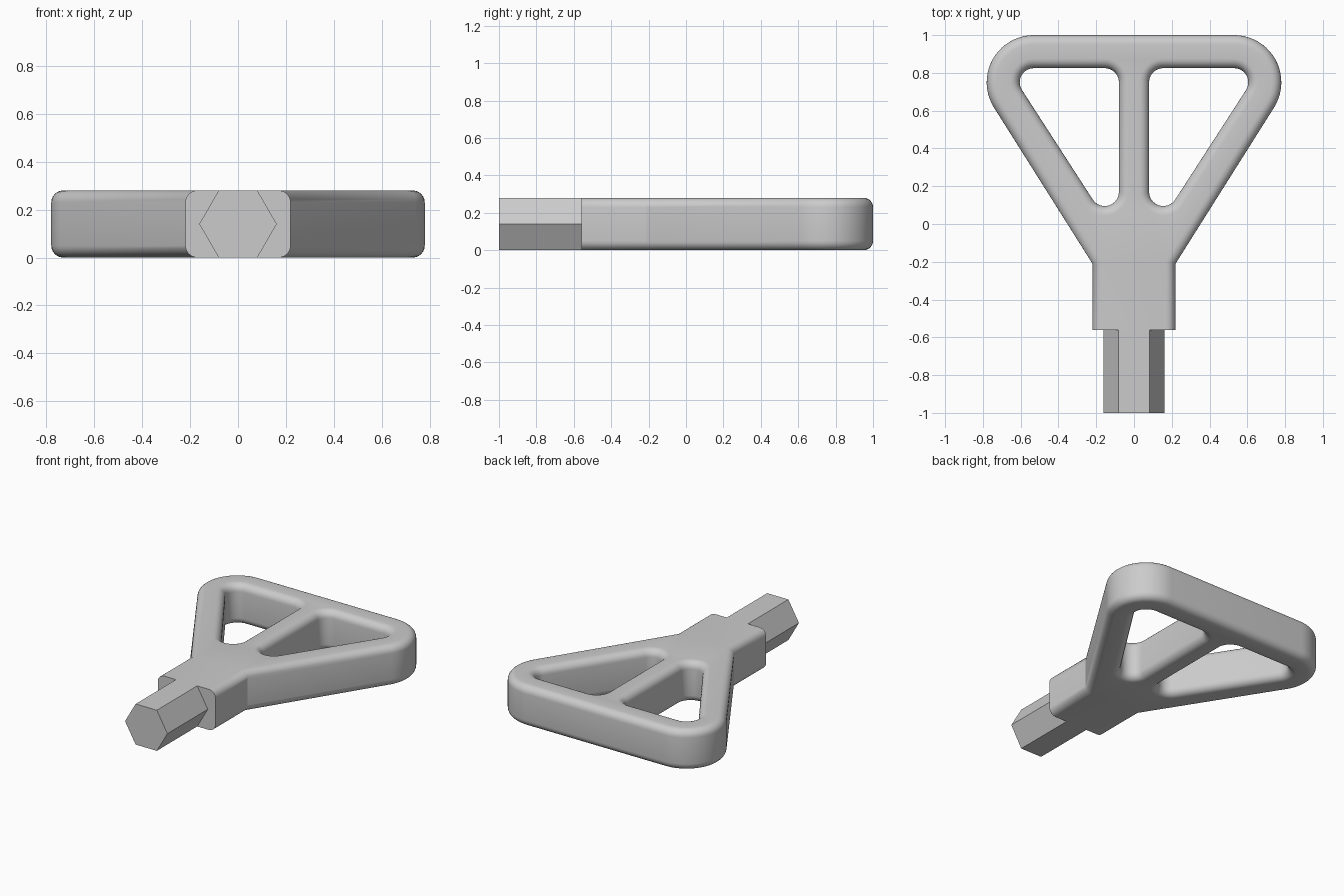
import bpy, bmesh, math
from mathutils import Vector

if "Cube" in bpy.data.objects:
    bpy.data.objects.remove(bpy.data.objects["Cube"])

H = 0.28            # thickness
R = 0.05            # rounding of the rims
END = -0.56         # flat front end of the handle
SLOPE = math.degrees(math.atan2(-0.521, 0.826))   # direction of the slanted side normal

grey = bpy.data.materials.new("grey_metal")
grey.diffuse_color = (0.6, 0.6, 0.6, 1)
grey.use_nodes = True
grey.node_tree.nodes["Principled BSDF"].inputs["Base Color"].default_value = grey.diffuse_color


def arc(cx, cy, r, a0, a1, n):
    angles = [math.radians(a0 + (a1 - a0) * i / n) for i in range(n + 1)]
    return [Vector((cx + r * math.cos(a), cy + r * math.sin(a))) for a in angles]


def mirrored(points):
    return [Vector((-p.x, p.y)) for p in reversed(points)]


def offset(points, d):
    """Move a counter-clockwise loop inward by d, keeping the front end flat."""
    out = []
    for i, p in enumerate(points):
        e1 = (p - points[i - 1]).normalized()
        e2 = (points[(i + 1) % len(points)] - p).normalized()
        n1, n2 = Vector((-e1.y, e1.x)), Vector((-e2.y, e2.x))
        q = p + (n1 + n2) * (d / (1 + n1.dot(n2)))
        if abs(p.y - END) < 1e-5:
            q.y = END
        out.append(q)
    return out


def finish(bm, name):
    bmesh.ops.recalc_face_normals(bm, faces=bm.faces[:])
    mesh = bpy.data.meshes.new(name)
    bm.to_mesh(mesh)
    bm.free()
    mesh.materials.append(grey)
    ob = bpy.data.objects.new(name, mesh)
    bpy.context.collection.objects.link(ob)
    return ob


# Handle outline and its two windows
half = [Vector((0.22, END)), Vector((0.22, -0.21))] + arc(0.53, 0.75, 0.25, SLOPE, 90, 20)
outline = half + mirrored(half)
window = (arc(0.155, 0.17, 0.075, 180, 360 + SLOPE, 14)
          + arc(0.53, 0.75, 0.075, SLOPE, 90, 12)
          + arc(0.155, 0.75, 0.075, 90, 180, 10))

# Rounded rim profile as (inset, height) pairs from bottom to top
quarter = [(R * (1 - math.sin(a)), R * (1 - math.cos(a)))
           for a in (math.pi / 2 * k / 6 for k in range(7))]
profile = quarter + [(d, H - z) for d, z in reversed(quarter)]

# Handle: walls lofted along the profile, then flat caps with holes
bm = bmesh.new()
caps = ([], [])
for loop, sign in ((outline, 1), (window, -1), (mirrored(window), -1)):
    rings = [[bm.verts.new((p.x, p.y, z)) for p in offset(loop, sign * d)]
             for d, z in profile]
    n = len(loop)
    for a, b in zip(rings, rings[1:]):
        for i in range(n):
            j = (i + 1) % n
            bm.faces.new((a[i], a[j], b[j], b[i]))
    for cap, ring in zip(caps, (rings[0], rings[-1])):
        cap += [bm.edges.get((ring[i - 1], ring[i])) for i in range(n)]
for cap in caps:
    bmesh.ops.triangle_fill(bm, edges=cap, use_beauty=True)
handle = finish(bm, "handle")
bpy.context.view_layer.objects.active = handle
handle.select_set(True)
bpy.ops.object.shade_smooth_by_angle(angle=math.radians(30))

# Hexagonal shaft with flats at top and bottom
bm = bmesh.new()
hexagon = arc(0, H / 2, H / math.sqrt(3), 0, 300, 5)
front = bm.faces.new([bm.verts.new((p.x, -1, p.y)) for p in hexagon])
back = bmesh.ops.extrude_face_region(bm, geom=[front], use_keep_orig=True)
bmesh.ops.translate(bm, vec=(0, 1 + END, 0),
                    verts=[v for v in back["geom"] if isinstance(v, bmesh.types.BMVert)])
finish(bm, "hex_shaft")
